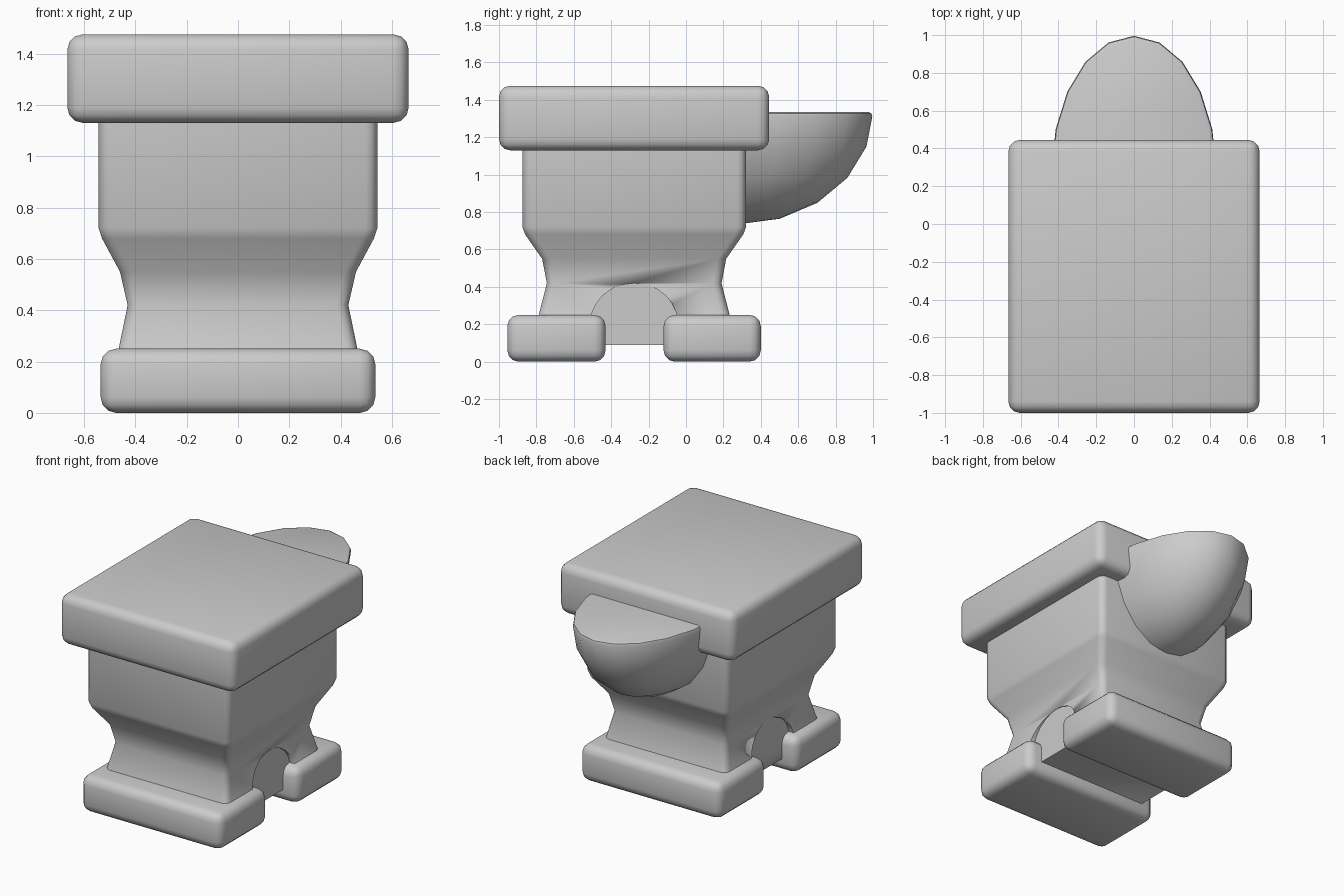
import bpy, bmesh
from math import sin, cos, pi, radians

if "Cube" in bpy.data.objects:
    bpy.data.objects.remove(bpy.data.objects["Cube"])

MID_Y = -0.277


def finish(name, bm, angle=50):
    bmesh.ops.recalc_face_normals(bm, faces=bm.faces)
    mesh = bpy.data.meshes.new(name)
    bm.to_mesh(mesh)
    bm.free()
    ob = bpy.data.objects.new(name, mesh)
    bpy.context.collection.objects.link(ob)
    bpy.ops.object.select_all(action='DESELECT')
    ob.select_set(True)
    bpy.context.view_layer.objects.active = ob
    bpy.ops.object.shade_smooth_by_angle(angle=radians(angle))
    return ob


def rounded_box(name, hx, y0, y1, z0, z1, r=0.06):
    bm = bmesh.new()
    bmesh.ops.create_cube(bm, size=1)
    for v in bm.verts:
        v.co = (v.co.x * 2 * hx, y0 + (v.co.y + .5) * (y1 - y0), z0 + (v.co.z + .5) * (z1 - z0))
    bmesh.ops.bevel(bm, geom=bm.edges[:], offset=r, segments=3, profile=0.5, affect='EDGES')
    return finish(name, bm)


def rounded_rect(hx, hy, r=0.045, steps=3):
    pts = []
    for q, (sx, sy) in enumerate([(1, 1), (-1, 1), (-1, -1), (1, -1)]):
        for i in range(steps + 1):
            a = (q + i / steps) * pi / 2
            pts.append((sx * (hx - r) + r * cos(a), sy * (hy - r) + r * sin(a)))
    return pts


# Top block and the two feet
rounded_box("face_block", 0.665, -1.0, 0.445, 1.13, 1.475)
rounded_box("front_foot", 0.535, -0.955, -0.43, 0, 0.25)
rounded_box("back_foot", 0.535, -0.12, 0.4, 0, 0.25)

# Waisted body: half width, half depth, height
sections = [(.505, .55, .09), (.465, .51, .25), (.43, .467, .42), (.46, .492, .55),
            (.53, .583, .68), (.543, .598, .72), (.543, .598, 1.16)]
bm = bmesh.new()
rings = [[bm.verts.new((x, y + MID_Y, z)) for x, y in rounded_rect(hx, hy)]
         for hx, hy, z in sections]
n = len(rings[0])
for lo, hi in zip(rings, rings[1:]):
    for i in range(n):
        bm.faces.new((lo[i], lo[(i + 1) % n], hi[(i + 1) % n], hi[i]))
bm.faces.new(rings[0])
bm.faces.new(rings[-1])
body = finish("body", bm)

# Shallow arched recess on both sides of the body
bm = bmesh.new()
arch = [(-.235, 0)] + [(-.235 * cos(pi * i / 12), .2 + .22 * sin(pi * i / 12)) for i in range(13)] + [(.235, 0)]
for side in (-1, 1):
    ends = [[bm.verts.new((side * x, MID_Y + y, z)) for y, z in arch] for x in (.427, .8)]
    for ring in ends:
        bm.faces.new(ring)
    for i in range(len(arch)):
        j = (i + 1) % len(arch)
        bm.faces.new((ends[0][i], ends[0][j], ends[1][j], ends[1][i]))
cutter = finish("arch_cutter", bm)
cutter.hide_render = True
cutter.hide_set(True)
cut = body.modifiers.new("arch", 'BOOLEAN')
cut.operation = 'DIFFERENCE'
cut.object = cutter
cut.solver = 'EXACT'

# Horn: quarter of an ellipsoid with a flat top and softened rim
bm = bmesh.new()
bmesh.ops.create_uvsphere(bm, u_segments=20, v_segments=10, radius=1)
for normal in ((0, 0, 1), (0, -1, 0)):
    res = bmesh.ops.bisect_plane(bm, geom=bm.verts[:] + bm.edges[:] + bm.faces[:], dist=1e-4,
                                 plane_co=(0, 0, 0), plane_no=normal, clear_outer=True)
    rim = [e for e in res['geom_cut'] if isinstance(e, bmesh.types.BMEdge)]
    bmesh.ops.contextual_create(bm, geom=rim)
for v in bm.verts:
    v.co = (v.co.x * .44, .28 + v.co.y * .72, 1.335 + v.co.z * .6)
rim = [e for e in bm.edges if all(v.co.z > 1.334 for v in e.verts)
       and any(v.co.y > .281 for v in e.verts)]
bmesh.ops.bevel(bm, geom=rim, offset=0.025, segments=2, profile=0.5, affect='EDGES')
finish("horn", bm)
